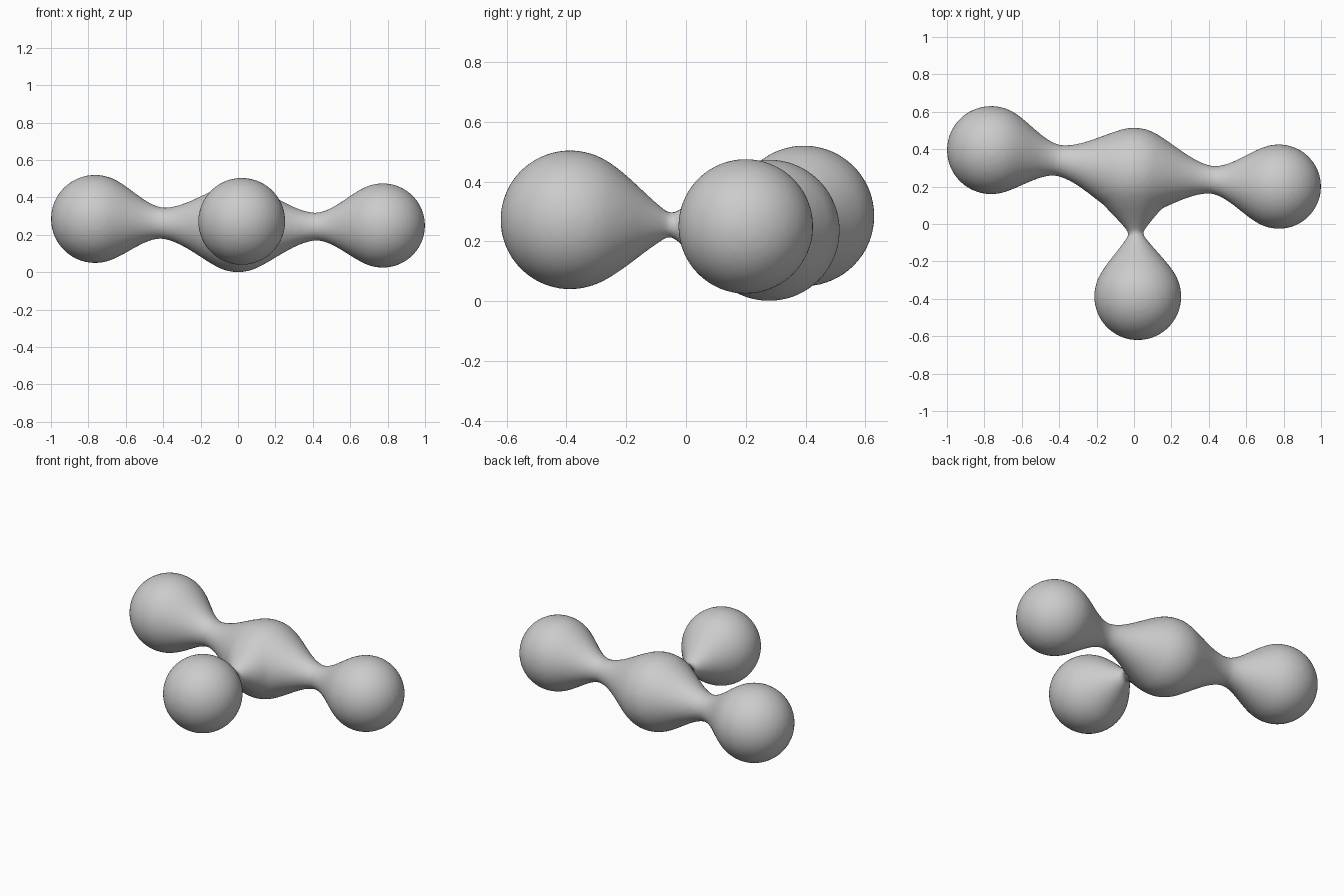
import bpy, bmesh, math
from mathutils import Vector

if "Cube" in bpy.data.objects:
    bpy.data.objects.remove(bpy.data.objects["Cube"])

grey = bpy.data.materials.new("plain grey")
grey.diffuse_color = (0.6, 0.6, 0.6, 1)
grey.use_nodes = True
grey.node_tree.nodes["Principled BSDF"].inputs["Base Color"].default_value = grey.diffuse_color

BODY, BODY_R = Vector((0, 0.278, 0.237)), 0.237
# lobe centre, lobe radius, neck position along the arm, neck radius, neck slope
ARMS = [
    (Vector((-0.764, 0.395, 0.285)), 0.236, 0.41, 0.083, 0.05),
    (Vector((0.774, 0.2, 0.25)), 0.226, 0.42, 0.074, 0.05),
    (Vector((0.02, -0.388, 0.272)), 0.233, 0.33, 0.036, 0.6),
]
BLEND = math.radians(65)
SEGMENTS = 48


def half_profile(radius, neck_t, neck_r, slope):
    """Round cap flowing into a waist, as (distance, radius) from the lobe centre."""
    pts = [(-radius * math.cos(a), radius * math.sin(a))
           for a in (i / 16 * (math.pi - BLEND) for i in range(17))]
    t0, r0 = pts[-1]
    d = neck_t - t0
    m0, m1 = -d / math.tan(BLEND), -d * slope
    for i in range(1, 13):
        s = i / 12
        r = ((2*s**3 - 3*s**2 + 1) * r0 + (s**3 - 2*s**2 + s) * m0
             + (3*s**2 - 2*s**3) * neck_r + (s**3 - s**2) * m1)
        pts.append((t0 + d * s, r))
    return pts


def add_arm(bm, centre, radius, neck_t, neck_r, slope):
    """Spin one dumbbell from the body through the neck to the outer lobe."""
    axis = centre - BODY
    length = axis.length
    turn = axis.to_track_quat('Z', 'Y')
    inner = half_profile(BODY_R, neck_t, neck_r, slope)
    outer = half_profile(radius, length - neck_t, neck_r, slope)
    profile = inner + [(length - t, r) for t, r in reversed(outer[:-1])]
    start = bm.verts.new(BODY + turn @ Vector((0, 0, profile[0][0])))
    end = bm.verts.new(BODY + turn @ Vector((0, 0, profile[-1][0])))
    rings = []
    for t, r in profile[1:-1]:
        rings.append([bm.verts.new(BODY + turn @ Vector((
            r * math.cos(2 * math.pi * k / SEGMENTS),
            r * math.sin(2 * math.pi * k / SEGMENTS), t))) for k in range(SEGMENTS)])
    for k in range(SEGMENTS):
        n = (k + 1) % SEGMENTS
        bm.faces.new((start, rings[0][n], rings[0][k]))
        bm.faces.new((end, rings[-1][k], rings[-1][n]))
        for a, b in zip(rings, rings[1:]):
            bm.faces.new((a[k], a[n], b[n], b[k]))


# Central blob with three necked lobes
bm = bmesh.new()
for arm in ARMS:
    add_arm(bm, *arm)
mesh = bpy.data.meshes.new("blob_cluster")
bm.to_mesh(mesh)
bm.free()
blob = bpy.data.objects.new("blob_cluster", mesh)
bpy.context.collection.objects.link(blob)
mesh.materials.append(grey)

# Fuse the lobes into one skin and soften the joins
remesh = blob.modifiers.new("fuse", 'REMESH')
remesh.mode = 'VOXEL'
remesh.voxel_size = 0.014
remesh.use_smooth_shade = True
soften = blob.modifiers.new("soften", 'SMOOTH')
soften.factor = 0.5
soften.iterations = 4
